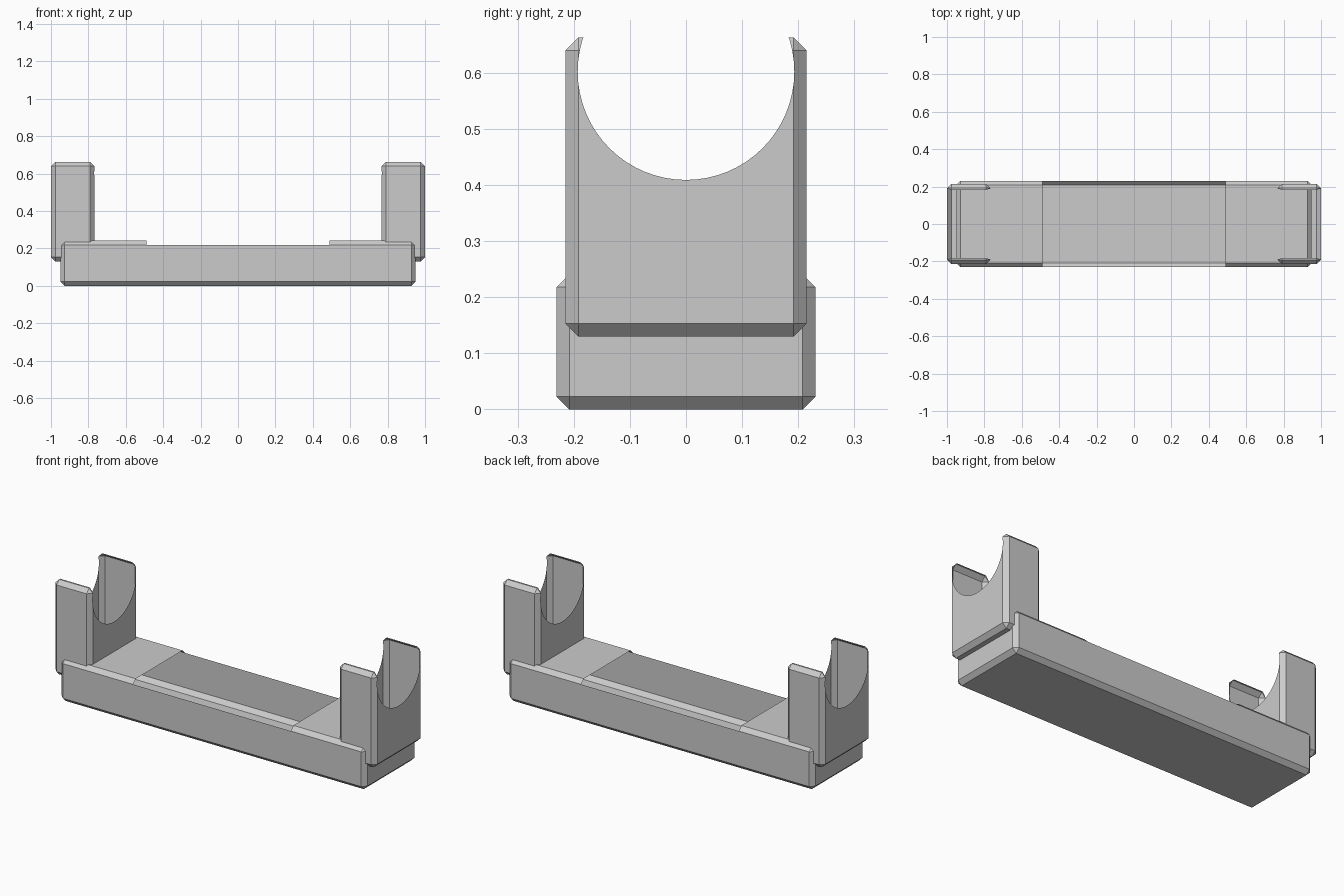
import bpy, bmesh
from math import hypot, radians
from mathutils import Matrix, Vector

default = bpy.data.objects.get("Cube")
if default:
    bpy.data.objects.remove(default)

BEVEL = 0.023
CRADLE_Z, CRADLE_R = 0.602, 0.193
OPENING = 0.49

grey = bpy.data.materials.new("light_grey")
grey.use_nodes = True
grey.diffuse_color = (0.6, 0.6, 0.6, 1)
grey.node_tree.nodes["Principled BSDF"].inputs["Base Color"].default_value = (0.6, 0.6, 0.6, 1)


def add_object(name, bm):
    mesh = bpy.data.meshes.new(name)
    bm.to_mesh(mesh)
    bm.free()
    mesh.materials.append(grey)
    obj = bpy.data.objects.new(name, mesh)
    bpy.context.collection.objects.link(obj)
    return obj


def chamfered_box(low, high):
    low, high = Vector(low), Vector(high)
    bm = bmesh.new()
    bmesh.ops.create_cube(bm, size=1)
    bmesh.ops.scale(bm, vec=high - low, verts=bm.verts)
    bmesh.ops.translate(bm, vec=(low + high) / 2, verts=bm.verts)
    bmesh.ops.bevel(bm, geom=bm.edges[:], offset=BEVEL, segments=1, affect='EDGES')
    return bm


# Hollow tray: thin shell whose top is open in the middle
bm = chamfered_box((-0.95, -0.231, 0), (0.95, 0.231, 0.241))
for x in (-OPENING, OPENING):
    bmesh.ops.bisect_plane(bm, geom=bm.verts[:] + bm.edges[:] + bm.faces[:],
                           plane_co=(x, 0, 0), plane_no=(1, 0, 0))
lid = [f for f in bm.faces
       if abs(f.calc_center_median().x) < OPENING and f.normal.z > 0.1]
bmesh.ops.delete(bm, geom=lid, context='FACES')
add_object("base_tray", bm)

# Round cutter for the cradles
bm = bmesh.new()
bmesh.ops.create_cone(bm, cap_ends=True, segments=64, radius1=CRADLE_R, radius2=CRADLE_R,
                      depth=3, matrix=Matrix.Translation((0, 0, CRADLE_Z))
                      @ Matrix.Rotation(radians(90), 4, 'Y'))
cutter = add_object("cradle_cutter", bm)
cutter.hide_render = True


def on_cutter(face):
    return abs(face.normal.x) < 0.01 and all(
        abs(hypot(v.co.y, v.co.z - CRADLE_Z) - CRADLE_R) < 0.001 for v in face.verts)


# Hollow end posts with a round cradle cut through their walls
for name, low_x, high_x in (("left_post", 0.768, 1.0), ("right_post", -1.0, -0.768)):
    post = add_object(name, chamfered_box((low_x, -0.215, 0.13), (high_x, 0.215, 0.663)))
    cut = post.modifiers.new("cradle", 'BOOLEAN')
    cut.operation = 'DIFFERENCE'
    cut.solver = 'EXACT'
    cut.object = cutter
    bpy.context.view_layer.update()
    bm = bmesh.new()
    bm.from_object(post, bpy.context.evaluated_depsgraph_get())
    bm.normal_update()
    bmesh.ops.delete(bm, geom=[f for f in bm.faces if on_cutter(f)], context='FACES')
    post.modifiers.clear()
    bm.to_mesh(post.data)
    bm.free()

bpy.data.objects.remove(cutter)
